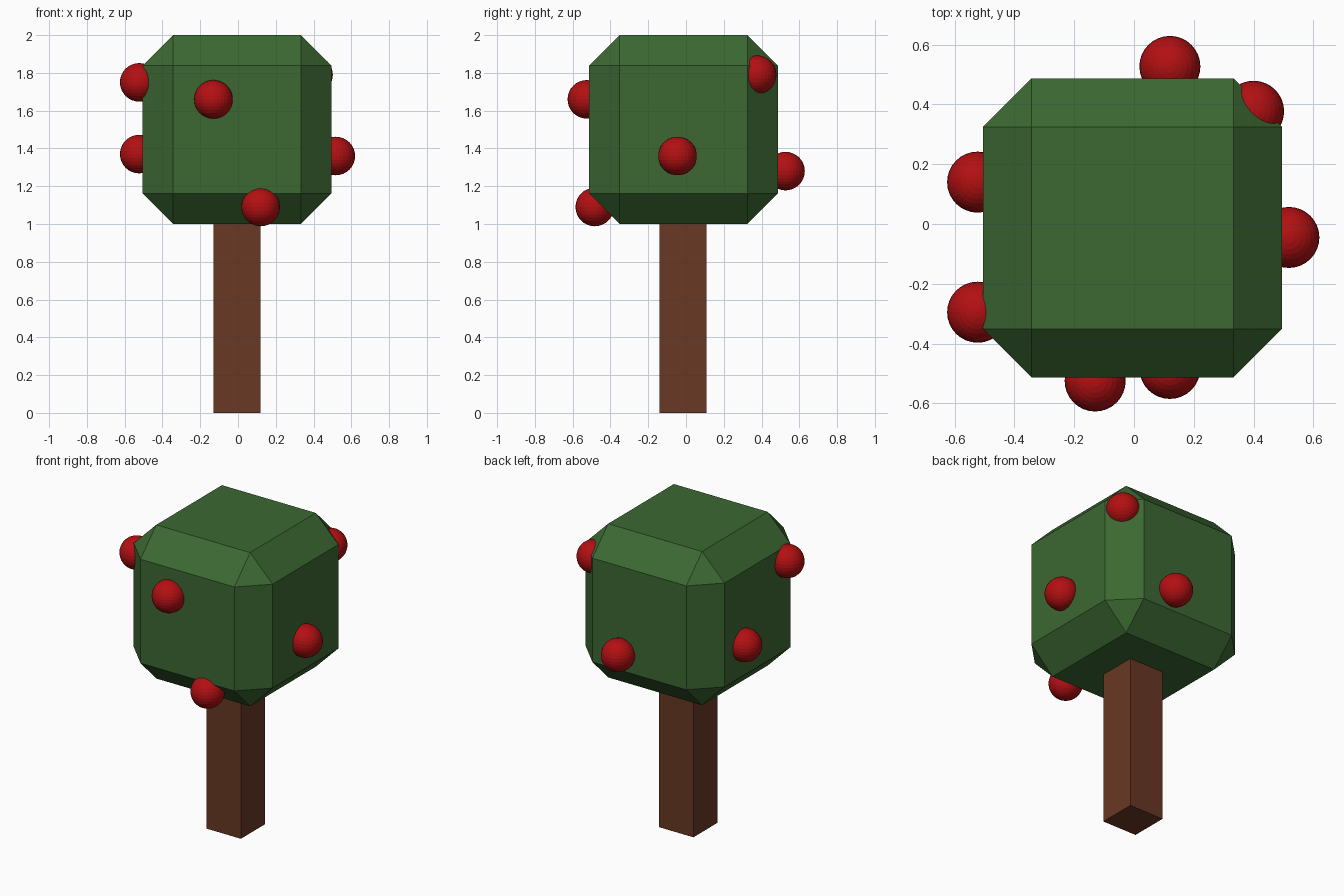
import bpy

if "Cube" in bpy.data.objects:
    bpy.data.objects.remove(bpy.data.objects["Cube"])


def material(name, rgb):
    m = bpy.data.materials.new(name)
    m.diffuse_color = (*rgb, 1)
    m.use_nodes = True
    m.node_tree.nodes["Principled BSDF"].inputs["Base Color"].default_value = m.diffuse_color
    return m


GREEN = material("leaf green", (0.045, 0.14, 0.032))
BROWN = material("bark brown", (0.14, 0.04, 0.018))
RED = material("fruit red", (0.45, 0.005, 0.006))


def box(name, center, size, mat):
    bpy.ops.mesh.primitive_cube_add(size=1, location=center)
    ob = bpy.context.object
    ob.name = name
    ob.scale = size
    bpy.ops.object.transform_apply(location=False, rotation=False, scale=True)
    ob.data.materials.append(mat)
    return ob


# Trunk
box("trunk", (-0.005, -0.016, 0.5), (0.248, 0.248, 1.0), BROWN)

# Chamfered block of foliage
canopy = box("canopy", (-0.005, -0.013, 1.5), (1, 1, 1), GREEN)
bevel = canopy.modifiers.new("chamfer", "BEVEL")
bevel.width = 0.162
bevel.segments = 1

# Fruits half sunk in the foliage
fruits = [
    (-0.13, -0.525, 1.66),   # front, upper
    (0.12, -0.483, 1.09),    # front, lower edge
    (0.518, -0.045, 1.36),   # right
    (0.12, 0.527, 1.28),     # back
    (-0.523, -0.295, 1.75),  # left, upper
    (-0.523, 0.14, 1.37),    # left, lower
    (0.40, 0.377, 1.79),     # back right corner
]
for i, pos in enumerate(fruits):
    bpy.ops.mesh.primitive_uv_sphere_add(segments=32, ring_count=16, radius=0.102, location=pos)
    fruit = bpy.context.object
    fruit.name = f"fruit_{i + 1}"
    fruit.data.materials.append(RED)
